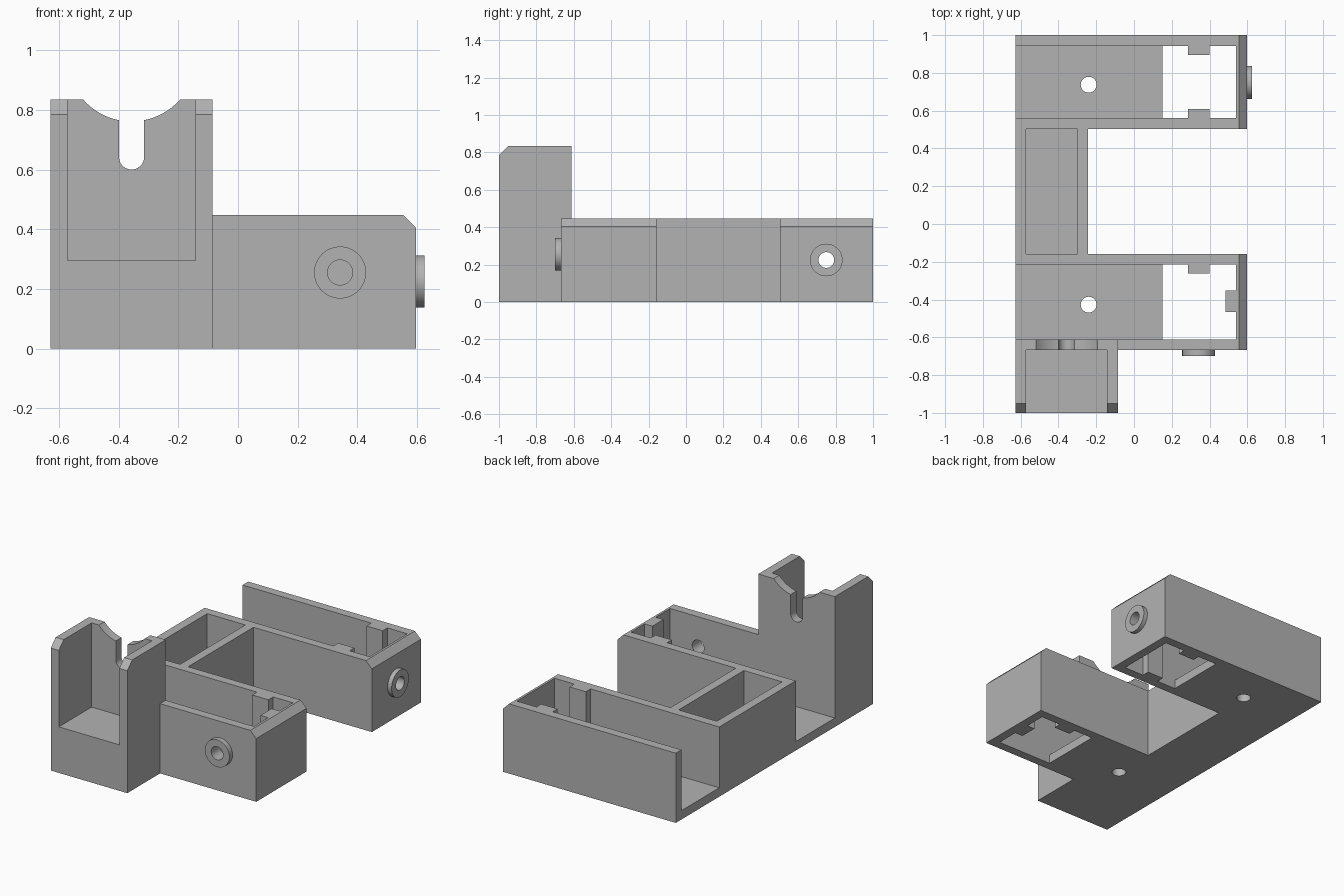
import bpy, bmesh, math
from mathutils import Matrix, Vector

cube = bpy.data.objects.get("Cube")
if cube:
    bpy.data.objects.remove(cube, do_unlink=True)

GREY = (0.45, 0.45, 0.45, 1)
grey = bpy.data.materials.new("plain grey")
grey.use_nodes = True
grey.diffuse_color = GREY
grey.node_tree.nodes["Principled BSDF"].inputs["Base Color"].default_value = GREY

# Main dimensions
X0, X1 = -0.628, 0.597      # open end and closed end of the trays
WALL, FLOOR, TOP = 0.057, 0.057, 0.447
CHAMFER = 0.042
HOLE = 0.042


def finish(name, bm):
    bmesh.ops.recalc_face_normals(bm, faces=bm.faces)
    mesh = bpy.data.meshes.new(name)
    bm.to_mesh(mesh)
    bm.free()
    mesh.materials.append(grey)
    ob = bpy.data.objects.new(name, mesh)
    bpy.context.collection.objects.link(ob)
    return ob


def prism(name, outline, axis, lo, hi):
    """Extrude a 2D outline along the x or y axis."""
    place = {"x": lambda a, b: (lo, a, b), "y": lambda a, b: (a, lo, b)}[axis]
    bm = bmesh.new()
    face = bm.faces.new([bm.verts.new(place(a, b)) for a, b in outline])
    out = bmesh.ops.extrude_face_region(bm, geom=[face])
    move = Vector((hi - lo, 0, 0) if axis == "x" else (0, hi - lo, 0))
    bmesh.ops.translate(bm, vec=move,
                        verts=[v for v in out["geom"] if isinstance(v, bmesh.types.BMVert)])
    return finish(name, bm)


def box(name, xs, ys, zs):
    (a, b), (c, d) = xs, zs
    return prism(name, [(a, c), (b, c), (b, d), (a, d)], "y", *ys)


def cylinder(name, center, axis, radius, length):
    bm = bmesh.new()
    turn = {"x": Matrix.Rotation(math.pi / 2, 4, "Y"),
            "y": Matrix.Rotation(math.pi / 2, 4, "X"), "z": Matrix()}[axis]
    bmesh.ops.create_cone(bm, cap_ends=True, segments=48, radius1=radius, radius2=radius,
                          depth=length, matrix=Matrix.Translation(center) @ turn)
    return finish(name, bm)


def drill(ob, center, axis):
    """Cut a round through hole and bake the result."""
    cutter = cylinder("drill_cutter", center, axis, HOLE, 0.3)
    cutter.hide_render = True
    mod = ob.modifiers.new("hole", "BOOLEAN")
    mod.operation, mod.solver, mod.object = "DIFFERENCE", "EXACT", cutter
    graph = bpy.context.evaluated_depsgraph_get()
    mesh = bpy.data.meshes.new_from_object(ob.evaluated_get(graph))
    ob.modifiers.clear()
    ob.data = mesh
    bpy.data.objects.remove(cutter, do_unlink=True)


def tray_wall(name, start, y):
    """Long wall with a clipped upper corner at the closed end."""
    outline = [(start, 0), (X1, 0), (X1, TOP - CHAMFER), (X1 - CHAMFER, TOP), (start, TOP)]
    return prism(name, outline, "y", y, y + WALL)


def tray(side, y0, y1, front_start):
    """Open-ended tray; returns its front wall and end wall."""
    front = tray_wall(side + "_tray_front_wall", front_start, y0)
    tray_wall(side + "_tray_rear_wall", X0, y1 - WALL)
    inner = (y0 + WALL, y1 - WALL)
    floor = box(side + "_tray_floor", (X0, 0.15), inner, (0, FLOOR))
    drill(floor, (-0.24, sum(inner) / 2 - 0.014, FLOOR / 2), "z")
    xe = X1 - WALL
    end = prism(side + "_tray_end_wall",
                [(xe, 0), (X1, 0), (X1, TOP - CHAMFER), (X1 - CHAMFER, TOP), (xe, TOP)],
                "y", *inner)
    box(side + "_tray_rear_rib", (0.285, 0.4), (inner[1] - 0.048, inner[1]), (0, TOP))
    return front, end


# Two trays
TOWER_X = -0.085
front_wall, _ = tray("front", -0.668, -0.158, TOWER_X)
_, rear_end = tray("rear", 0.503, 1.0, X0)
box("rear_tray_front_rib", (0.285, 0.4), (0.56, 0.608), (0, TOP))
box("front_tray_end_rib", (0.485, X1 - WALL), (-0.465, -0.352), (0, TOP))

# Round bosses with through holes
front_boss = cylinder("front_boss", (0.342, -0.684, 0.255), "y", 0.087, 0.032)
rear_boss = cylinder("rear_boss", (0.611, 0.75, 0.225), "x", 0.087, 0.028)
for ob in (front_wall, front_boss):
    drill(ob, (0.342, -0.65, 0.255), "y")
for ob in (rear_end, rear_boss):
    drill(ob, (0.59, 0.75, 0.225), "x")

# Middle pocket joining the trays
mid_y = (-0.158, 0.503)
box("middle_outer_wall", (X0, X0 + WALL), mid_y, (0, TOP))
box("middle_inner_wall", (-0.3, -0.243), mid_y, (0, TOP))
box("middle_floor", (X0 + WALL, -0.3), mid_y, (0, FLOOR))

# Tower: base, two cheeks with clipped front corners
TALL, BACK = 0.835, -0.668
box("tower_base", (X0 + WALL, TOWER_X - WALL), (-1, BACK), (0, 0.295))
cheek = [(-1, 0), (BACK, 0), (BACK, TALL), (-0.95, TALL), (-1, TALL - 0.05)]
prism("tower_right_cheek", cheek, "x", X0, X0 + WALL)
prism("tower_left_cheek", cheek, "x", TOWER_X - WALL, TOWER_X)

# Tower back plate: shallow bowl cut-out with a round-bottomed slot
cx = (X0 + TOWER_X) / 2
BOWL_R, BOWL_Z, SLOT_Z = 0.216, 0.977, 0.642
rim = math.asin((BOWL_Z - TALL) / BOWL_R)
lip = math.acos(HOLE / BOWL_R)
half = []
for i in range(13):
    a = rim + (lip - rim) * i / 12
    half.append((BOWL_R * math.cos(a), BOWL_Z - BOWL_R * math.sin(a)))
for i in range(13):
    a = math.pi / 2 * i / 12
    half.append((HOLE * math.cos(a), SLOT_Z - HOLE * math.sin(a)))
cut = [(cx + x, z) for x, z in half] + [(cx - x, z) for x, z in reversed(half[:-1])]
prism("tower_back_plate",
      [(X0, 0), (TOWER_X, 0), (TOWER_X, TALL)] + cut + [(X0, TALL)],
      "y", BACK, BACK + WALL)

# Smooth round surfaces, sharp edges kept
bpy.ops.object.select_all(action="DESELECT")
for ob in bpy.context.collection.objects:
    if ob.type == "MESH" and ob.data.materials and ob.data.materials[0] == grey:
        ob.select_set(True)
        bpy.context.view_layer.objects.active = ob
bpy.ops.object.shade_smooth_by_angle(angle=math.radians(30))
